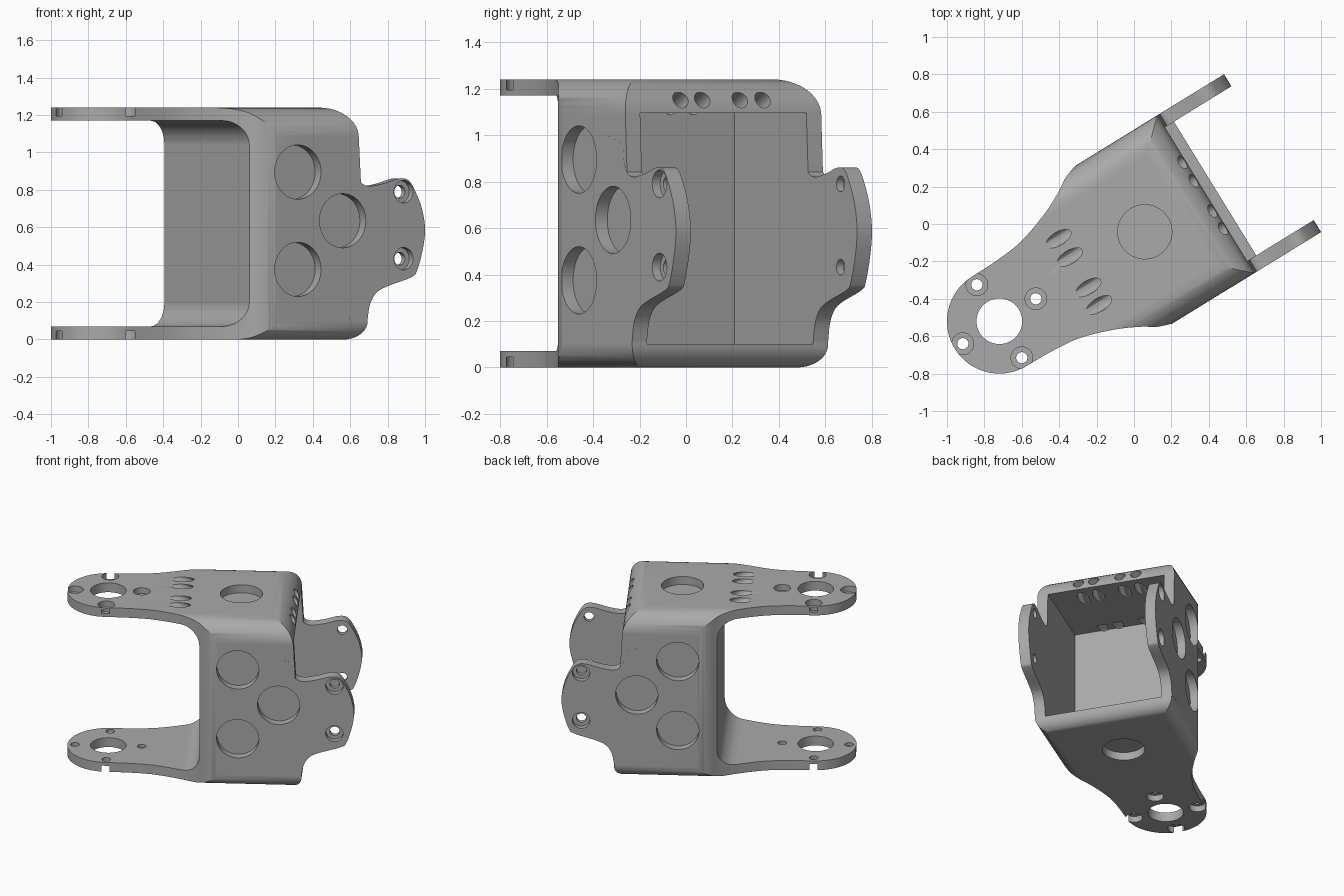
import bpy, bmesh, math
from mathutils import Vector, Matrix

old = bpy.data.objects.get("Cube")
if old:
    bpy.data.objects.remove(old, do_unlink=True)

HEIGHT, HALF, WALL, ARM = 1.24, 0.495, 0.075, 0.07

grey = bpy.data.materials.new("satin_grey")
grey.use_nodes = True
grey.diffuse_color = (0.4, 0.4, 0.4, 1)
grey.node_tree.nodes["Principled BSDF"].inputs["Base Color"].default_value = (0.4, 0.4, 0.4, 1)


def finish(name, bm):
    bmesh.ops.recalc_face_normals(bm, faces=bm.faces)
    mesh = bpy.data.meshes.new(name)
    bm.to_mesh(mesh)
    bm.free()
    mesh.materials.append(grey)
    obj = bpy.data.objects.new(name, mesh)
    bpy.context.collection.objects.link(obj)
    return obj


def smooth_path(pts, steps=5):
    """Catmull-Rom curve through the points."""
    p = [Vector(q) for q in [pts[0]] + pts + [pts[-1]]]
    out = []
    for a, b, c, d in zip(p, p[1:], p[2:], p[3:]):
        for i in range(steps):
            t = i / steps
            out.append(0.5 * (2 * b + (c - a) * t + (2 * a - 5 * b + 4 * c - d) * t * t
                              + (3 * b - a - 3 * c + d) * t ** 3))
    return out + [p[-1]]


def arc(cx, cy, r, start, end, n=10):
    angles = [math.radians(start + (end - start) * i / n) for i in range(n + 1)]
    return [(cx + r * math.cos(a), cy + r * math.sin(a)) for a in angles]


def prism(name, pts, lo, hi, upright=True):
    """Extrude a plan profile along z, or a side profile along y."""
    bm = bmesh.new()
    place = (lambda p, h: (p[0], p[1], h)) if upright else (lambda p, h: (p[0], h, p[1]))
    face = bm.faces.new([bm.verts.new(place(p, lo)) for p in pts])
    new = bmesh.ops.extrude_face_region(bm, geom=[face])["geom"]
    shift = Vector(place((0, 0), hi - lo))
    bmesh.ops.translate(bm, vec=shift, verts=[v for v in new if isinstance(v, bmesh.types.BMVert)])
    return finish(name, bm)


def box(name, lo, hi):
    return prism(name, [(lo[0], lo[1]), (hi[0], lo[1]), (hi[0], hi[1]), (lo[0], hi[1])], lo[2], hi[2])


def rod(start, end, r, sides=32):
    start, end = Vector(start), Vector(end)
    axis = end - start
    bm = bmesh.new()
    turn = Matrix.Translation((start + end) / 2) @ axis.to_track_quat('Z', 'Y').to_matrix().to_4x4()
    bmesh.ops.create_cone(bm, cap_ends=True, segments=sides, radius1=r, radius2=r,
                          depth=axis.length, matrix=turn)
    return finish("cutter", bm)


def combine(target, other, operation='DIFFERENCE'):
    mod = target.modifiers.new("cut", 'BOOLEAN')
    mod.operation, mod.solver, mod.object = operation, 'EXACT', other
    bpy.context.view_layer.objects.active = target
    bpy.ops.object.modifier_apply(modifier=mod.name)
    bpy.data.objects.remove(other, do_unlink=True)


# Plan outline: round arm tip flaring out to the box width
flare = [tuple(p) for p in smooth_path([(0, 0.28), (0.16, 0.284), (0.32, 0.302), (0.5, 0.36), (0.63, 0.422),
                                        (0.70, 0.466), (0.78, HALF)])]
outline = arc(0, 0, 0.28, 270, 90, 40)[:-1] + flare + [(1.6, HALF), (1.6, -HALF)]
outline += [(x, -y) for x, y in reversed(flare)][:-1]
bracket = prism("servo_bracket", outline, 0, HEIGHT)

# Envelope with a leaning rear face and rounded long and rear edges
envelope = prism("envelope", [(-1, 0), (1.36, 0), (1.29, HEIGHT), (-1, HEIGHT)], -HALF, HALF, False)
bm = bmesh.new()
bm.from_mesh(envelope.data)
for level, radius in ((HEIGHT, 0.15), (0, 0.1)):
    edges = [e for e in bm.edges if all(abs(v.co.z - level) < 1e-4 for v in e.verts)
             and max(v.co.x for v in e.verts) > 0]
    bmesh.ops.bevel(bm, geom=edges, offset=radius, segments=10, profile=0.5, affect='EDGES')
bm.to_mesh(envelope.data)
bm.free()
combine(bracket, envelope, 'INTERSECT')

# Gap between the arms, filleted into the front web
gap = [(-1, ARM), *arc(0.52, ARM + 0.13, 0.13, 270, 360),
       *arc(0.52, HEIGHT - ARM - 0.13, 0.13, 0, 90), (-1, HEIGHT - ARM)]
combine(bracket, prism("cutter", gap, -1, 1, False))

# Rear ears, one on each side
ear = [(1.15, 1.0)] + [tuple(p) for p in smooth_path(
    [(1.29, 0.96), (1.285, 0.90), (1.312, 0.842), (1.363, 0.82), (1.457, 0.834), (1.55, 0.86), (1.61, 0.852),
     (1.655, 0.79), (1.695, 0.70), (1.715, 0.59), (1.70, 0.48), (1.665, 0.37), (1.63, 0.333),
     (1.48, 0.285), (1.41, 0.25), (1.37, 0.19), (1.353, 0.10)], 4)] + [(1.15, 0.12)]
for side in (-1, 1):
    lo, hi = sorted((side * 0.40, side * (HALF + 0.0004)))
    combine(bracket, prism("ear", ear, lo, hi, False), 'UNION')

# Open rear cavity
inner = HALF - WALL
combine(bracket, box("cutter", (0.71, -inner, 0.1), (2, inner, 1.095)))

# Arm tips: shaft hole, four counterbored screw holes
combine(bracket, rod((0, 0, -1), (0, 0, 2), 0.122, 48))
for k in range(4):
    x, y = 0.229 * math.cos(k * math.pi / 2), 0.229 * math.sin(k * math.pi / 2)
    combine(bracket, rod((x, y, -1), (x, y, 2), 0.03, 24))
    combine(bracket, rod((x, y, -1), (x, y, 0.045), 0.058))
    combine(bracket, rod((x, y, HEIGHT - 0.045), (x, y, 2), 0.058))

# Round recesses on the top and bottom
combine(bracket, rod((0.913, 0, -1), (0.913, 0, 0.06), 0.145, 48))
combine(bracket, rod((0.913, 0, HEIGHT - 0.06), (0.913, 0, 2), 0.145, 48))

# Side recesses and counterbored ear screw holes
for side in (-1, 1):
    for x, z in ((0.917, 0.895), (0.917, 0.375), (1.198, 0.635)):
        combine(bracket, rod((x, side * (HALF - 0.06), z), (x, side, z), 0.145, 48))
    for z in (0.79, 0.432):
        combine(bracket, rod((1.58, side * 0.3, z), (1.58, side, z), 0.034, 24))
        combine(bracket, rod((1.58, side * (HALF - 0.04), z), (1.58, side, z), 0.06))

# Slanted cable holes through the top into the cavity
for y in (-0.205, -0.095, 0.095, 0.21):
    combine(bracket, rod((0.30, y, 1.346), (0.78, y, 1.091), 0.036, 24))
    combine(bracket, rod((1.45, y, 1.24), (1.10, y, 1.06), 0.038, 24))

# Turn the bracket to its standing pose and shade it
bracket.data.transform(Matrix.Translation((-0.72, -0.52, 0)) @ Matrix.Rotation(math.radians(31.6), 4, 'Z'))
for o in bpy.context.selected_objects:
    o.select_set(False)
bracket.select_set(True)
bpy.context.view_layer.objects.active = bracket
bpy.ops.object.shade_smooth_by_angle(angle=math.radians(30))
bracket.modifiers.new("even_normals", 'WEIGHTED_NORMAL').keep_sharp = True
